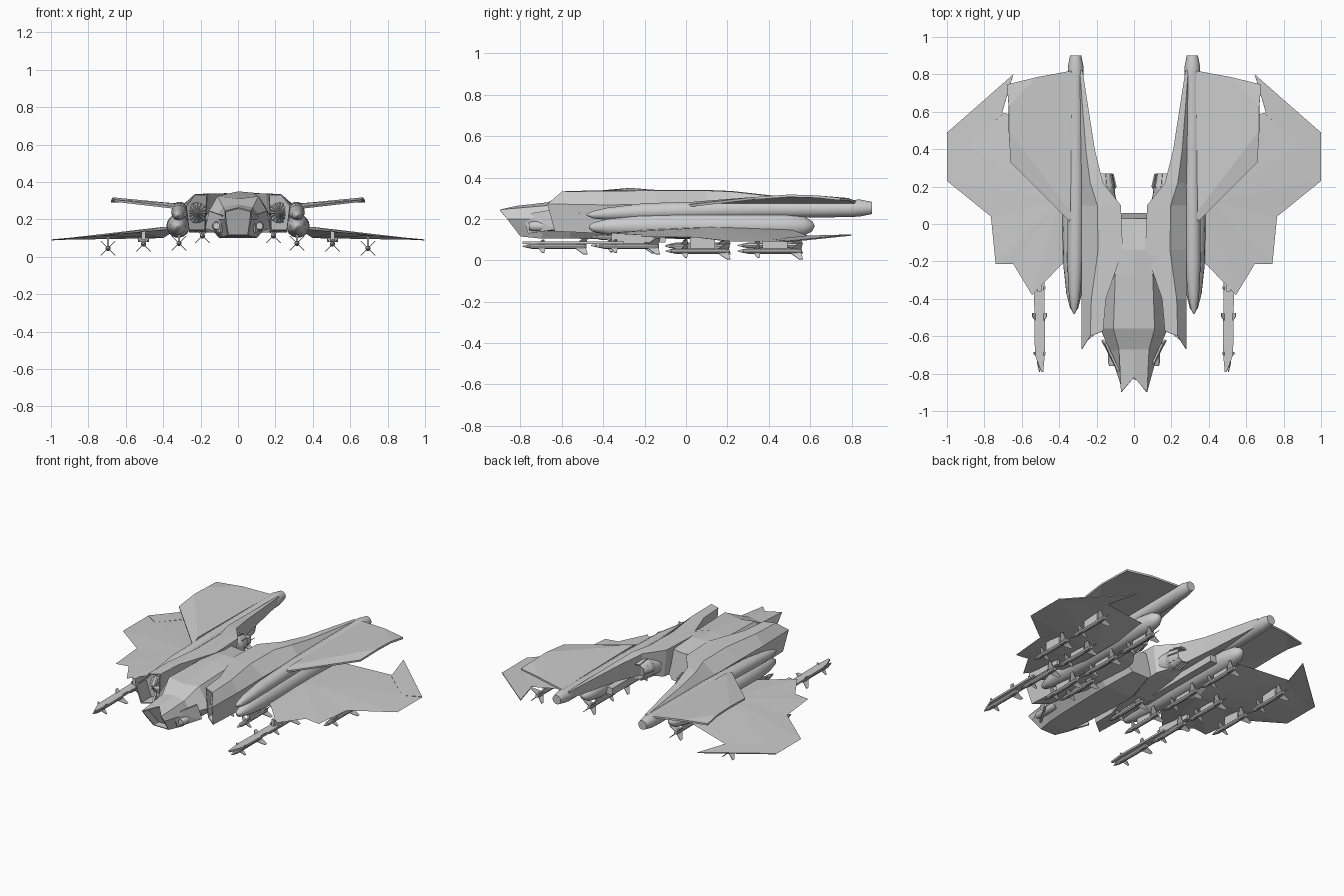
import bpy, bmesh, math
from mathutils import Vector

if "Cube" in bpy.data.objects:
    bpy.data.objects.remove(bpy.data.objects["Cube"])


def finish(bm, name, mirror=True, thick=0, smooth=False):
    bmesh.ops.recalc_face_normals(bm, faces=bm.faces[:])
    me = bpy.data.meshes.new(name)
    bm.to_mesh(me)
    bm.free()
    ob = bpy.data.objects.new(name, me)
    bpy.context.collection.objects.link(ob)
    if thick:
        m = ob.modifiers.new("thickness", 'SOLIDIFY')
        m.thickness, m.offset = thick, 0
    if mirror:
        ob.modifiers.new("mirror", 'MIRROR')
    if smooth:
        bpy.ops.object.select_all(action='DESELECT')
        ob.select_set(True)
        bpy.context.view_layer.objects.active = ob
        bpy.ops.object.shade_smooth_by_angle(angle=math.radians(40))
    return ob


def loft(bm, rings, caps=True):
    vs = [[bm.verts.new(p) for p in r] for r in rings]
    n = len(vs[0])
    for a, b in zip(vs, vs[1:]):
        for i in range(n):
            bm.faces.new((a[i], a[(i + 1) % n], b[(i + 1) % n], b[i]))
    if caps:
        return bm.faces.new(vs[0]), bm.faces.new(vs[-1])


def recess(bm, face, inset, depth):
    # sink an opening into a cap
    bmesh.ops.recalc_face_normals(bm, faces=bm.faces[:])
    bmesh.ops.inset_individual(bm, faces=[face], thickness=inset)
    r = bmesh.ops.extrude_discrete_faces(bm, faces=[face])
    bmesh.ops.translate(bm, verts=r['faces'][0].verts[:], vec=(0, depth, 0))


def circle(x, y, z, r, n):
    return [(x + r * math.cos(2 * math.pi * i / n), y, z + r * math.sin(2 * math.pi * i / n))
            for i in range(n)]


def lathe(name, stations, n=16):
    bm = bmesh.new()
    loft(bm, [circle(x, y, z, r, n) for x, y, z, r in stations])
    return finish(bm, name, smooth=True)


def box(name, x0, x1, y0, y1, z0, z1):
    bm = bmesh.new()
    loft(bm, [[(x0, y, z0), (x1, y, z0), (x1, y, z1), (x0, y, z1)] for y in (y0, y1)])
    return finish(bm, name)


def plate(name, faces, thick):
    bm = bmesh.new()
    for f in faces:
        bm.faces.new([bm.verts.new(p) for p in f])
    bmesh.ops.remove_doubles(bm, verts=bm.verts[:], dist=1e-4)
    return finish(bm, name, thick=thick)


# Central fuselage: y top, y bottom, top z, edge x z, side x z, keel x z
bm = bmesh.new()
rings = []
for yt, yb, t, ex, ez, sx, sz, kx, kz in [
        (-.90, -.80, .235, .07, .245, .07, .20, .055, .115),
        (-.67, -.70, .28, .08, .265, .13, .20, .08, .105),
        (-.56, -.56, .31, .11, .325, .18, .20, .09, .105),
        (-.27, -.27, .35, .10, .325, .19, .20, .10, .10),
        (-.14, -.14, .34, .17, .335, .19, .20, .10, .10),
        (.03, .06, .31, .09, .32, .12, .20, .06, .13)]:
    ym = yt + (yb - yt) * .35
    half = [(ex, yt, ez), (sx, ym, sz), (kx, yb, kz)]
    tip = .08 if yt == -.9 else 0
    rings.append([(0, yt + tip, t + tip * .35)] + half + [(-x, y, z) for x, y, z in half[::-1]])
front, back = loft(bm, rings)
recess(bm, front, .008, .05)
finish(bm, "fuselage", mirror=False)

# Side bodies with intakes, tapering back into the tail booms
bm = bmesh.new()
rings = []
for y, skew, xi, xo, zt, zb in [(-.60, .07, .165, .28, .335, .14), (-.40, 0, .15, .28, .338, .13),
                                (-.14, 0, .06, .28, .34, .13), (.10, 0, .07, .28, .34, .16),
                                (.22, 0, .165, .28, .335, .19), (.40, 0, .21, .29, .315, .21),
                                (.82, 0, .275, .30, .285, .235)]:
    w = xo - xi
    rings.append([(xi, y + skew * .4, zt), (xi + w * .6, y, zt - .003), (xo, y - skew, zt - .065 * w / .12 if w < .13 else zt - .07),
                  (xo - w * .15, y - skew * .5, zb), (xi + w * .1, y + skew * .5, zb)])
front, back = loft(bm, rings)
recess(bm, front, .008, .10)
finish(bm, "intake_body")

# Fan blades in the intakes
bm = bmesh.new()
hub = bm.verts.new((.22, -.57, .235))
rim = [bm.verts.new((x, y + (.02 if i % 2 else 0), z))
       for i, (x, y, z) in enumerate(circle(.22, -.53, .235, .055, 32))]
for i in range(32):
    bm.faces.new((hub, rim[i], rim[(i + 1) % 32]))
finish(bm, "intake_fan")

# Cheek fairings and guns beside the nose
plate("cheek_fairing", [[(.08, -.79, .22), (.15, -.64, .245), (.17, -.62, .15)],
                        [(.08, -.79, .22), (.17, -.62, .15), (.09, -.76, .13)]], .012)
lathe("nose_gun", [(.115, -.76, .165, .018), (.115, -.74, .165, .024), (.115, -.58, .165, .024)], 12)

# Engine nozzles with petals
lathe("engine", [(.16, -.05, .235, .06), (.16, .12, .235, .068), (.165, .17, .235, .062)], 20)
bm = bmesh.new()
loft(bm, [circle(.165, y, .235, r, 20) for y, r in
          [(.16, .062), (.20, .066), (.27, .05), (.265, .043), (.19, .05), (.18, .01)]], caps=False)
finish(bm, "engine_nozzle")
for i in range(10):
    a = 2 * math.pi * i / 10
    d = Vector((math.cos(a), 0, math.sin(a)))
    c = Vector((.165, 0, .235))
    plate("nozzle_petal", [[c + d * r + Vector((0, y, 0)) for r, y in
                            ((.058, .18), (.072, .20), (.056, .27), (.045, .265))]], .006)

# Tail booms and large pods
lathe("tail_boom", [(.32, -.48, .22, .004), (.32, -.45, .22, .018), (.318, -.38, .225, .03),
                    (.315, -.2, .235, .042), (.312, .2, .245, .044), (.312, .8, .25, .042),
                    (.312, .84, .253, .042), (.312, .90, .253, .03)], 14)
lathe("under_pod", [(.32, -.47, .16, .006), (.32, -.45, .16, .022), (.32, -.37, .162, .042),
                    (.32, -.22, .165, .058), (.32, 0, .165, .063), (.32, .48, .165, .06),
                    (.32, .57, .165, .047), (.32, .61, .165, .025), (.32, .62, .165, .005)], 18)
box("pod_pylon", .29, .34, -.2, .45, .18, .24)
box("wing_root", .22, .34, -.2, .45, .135, .18)

# Upper wings with a drooped leading edge
K, N, M, L = (.33, 0, .262), (.34, .07, .28), (.67, .5, .312), (.66, .33, .3)
plate("upper_wing", [[(.33, .82, .28), (.52, .785, .295), (.67, .63, .308), M, N], [N, M, L, K],
                     [(.52, .785, .295), (.68, .745, .296), (.67, .63, .308)]], .012)

# Lower wings: outline fanned to an upper and a lower spine point
outline = [(.32, -.17), (.39, -.22), (.545, -.38), (.645, -.215), (.74, -.215), (.765, .04),
           (1, .23), (1, .49), (.72, .60), (.32, .5)]


def wing_z(x):
    return .15 - .06 * (x - .34) / .66


bm = bmesh.new()
edge = [bm.verts.new((x, y, wing_z(x))) for x, y in outline]
for z in (.16, .10):
    c = bm.verts.new((.40, .12, z))
    for i in range(len(edge)):
        bm.faces.new((edge[i], edge[(i + 1) % len(edge)], c))
finish(bm, "lower_wing")
plate("wing_tip_panel", [[(x, y, wing_z(x)) for x, y in ((.71, .58), (.645, .80), (.998, .49), (.9, .42))]], .006)


# Missiles with cross fins
def missile(x, y, z):
    bm = bmesh.new()
    loft(bm, [circle(x, y + d, z, r, 10) for d, r in
              [(0, .002), (.02, .008), (.05, .014), (.29, .014), (.31, .010)]])
    for k in range(4):
        a = math.pi / 4 + k * math.pi / 2
        u = Vector((math.cos(a), 0, math.sin(a)))
        s = Vector((-u.z, 0, u.x)) * .0018
        for pts in ([(.01, .075), (.045, .095), (.045, .105), (.01, .11)],
                    [(.01, .25), (.055, .295), (.055, .315), (.01, .305)]):
            p = [Vector((x, y + d, z)) + u * r for r, d in pts]
            loft(bm, [[q + s for q in p], [q - s for q in p]])
    finish(bm, "missile")


rows = [(.19, .112, [-.46]), (.315, .072, [-.46, -.10, .25]),
        (.505, .068, [-.79, -.44, -.10]), (.695, .045, [-.10, .25])]
for x, z, starts in rows:
    for y in starts:
        missile(x, y, z)
        if y > -.5:
            box("missile_pylon", x - .006, x + .006, y + .12, y + .24, z + .01, max(z + .03, wing_z(x) - .002))

# Forward launch rails
bm = bmesh.new()
loft(bm, [[(.485, -.79, z), (.495, -.79, z), (.53, -.70, z), (.535, -.3, z), (.48, -.3, z), (.475, -.68, z)]
          for z in (.08, .092)])
finish(bm, "launch_rail")
box("rail_mount", .495, .515, -.36, -.1, .085, .135)
